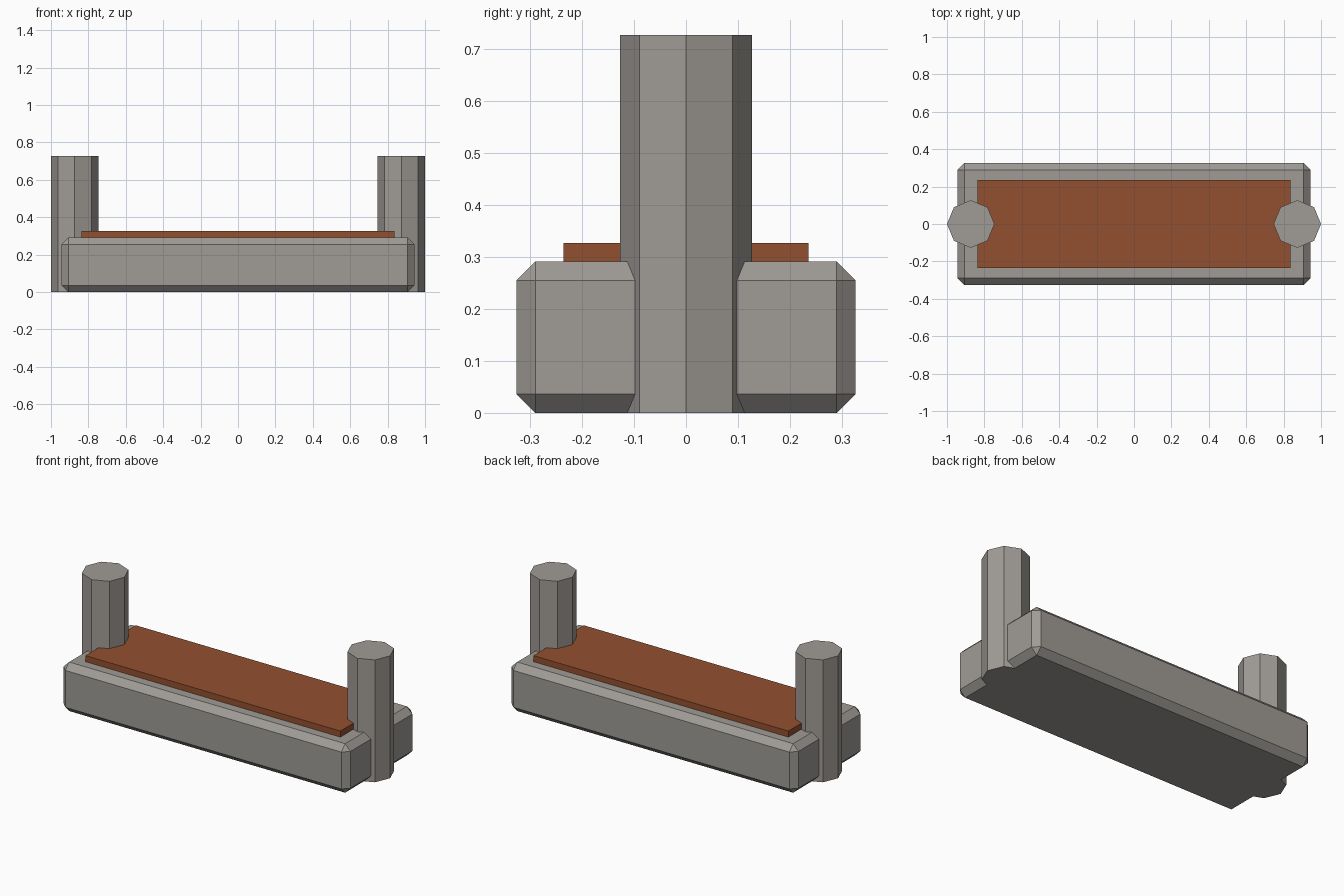
import bpy
import bmesh
from mathutils import Matrix

cube = bpy.data.objects.get("Cube")
if cube:
    bpy.data.objects.remove(cube, do_unlink=True)


def material(name, colour):
    mat = bpy.data.materials.new(name)
    mat.use_nodes = True
    mat.diffuse_color = colour
    mat.node_tree.nodes["Principled BSDF"].inputs["Base Color"].default_value = colour
    return mat


def add_object(name, bm, mat):
    mesh = bpy.data.meshes.new(name)
    bm.to_mesh(mesh)
    bm.free()
    mesh.materials.append(mat)
    obj = bpy.data.objects.new(name, mesh)
    bpy.context.collection.objects.link(obj)
    return obj


def box(name, size, bottom, mat):
    bm = bmesh.new()
    bmesh.ops.create_cube(bm, size=1, matrix=Matrix.Diagonal((*size, 1)))
    obj = add_object(name, bm, mat)
    obj.location.z = bottom + size[2] / 2
    return obj


def post(name, x, mat):
    height, radius = 0.727, 0.127
    bm = bmesh.new()
    bmesh.ops.create_cone(bm, cap_ends=True, segments=8, radius1=radius,
                          radius2=radius, depth=height)
    obj = add_object(name, bm, mat)
    obj.location = (x, 0, height / 2)
    return obj


stone = material("warm grey stone", (0.35, 0.33, 0.305, 1))
rust = material("rust brown", (0.29, 0.08, 0.029, 1))

# Chamfered stone base
base = box("base_block", (1.886, 0.652, 0.291), 0, stone)
bevel = base.modifiers.new("chamfer", "BEVEL")
bevel.width = 0.036
bevel.segments = 1

# Thin top slab
box("top_slab", (1.676, 0.472, 0.036), 0.291, rust)

# Octagonal end posts
for side, x in (("left", 0.873), ("right", -0.873)):
    post(side + "_post", x, stone)
